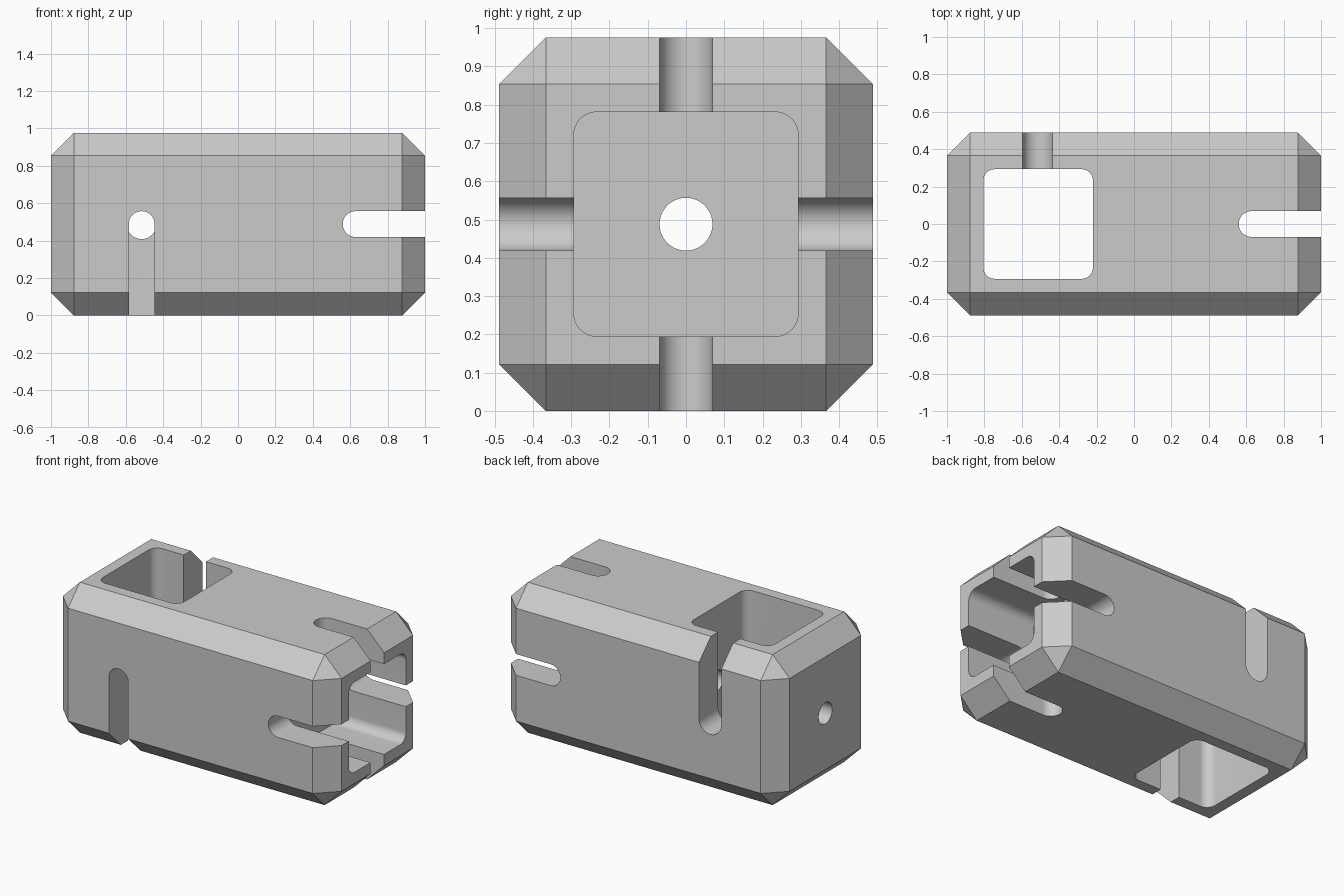
import bpy, bmesh
from mathutils import Vector

cube = bpy.data.objects.get("Cube")
if cube:
    bpy.data.objects.remove(cube, do_unlink=True)

HALF = 0.488      # half width of the body, also the height of its axis
CHAMFER = 0.122
POCKET = 0.293    # half width of both square pockets
PIN = 0.069       # radius of pin holes and slots

grey = bpy.data.materials.new("plain grey")
grey.use_nodes = True
colour = (0.6, 0.6, 0.6, 1)
grey.diffuse_color = colour
grey.node_tree.nodes["Principled BSDF"].inputs["Base Color"].default_value = colour


def block(name, low, high, radius, axis=None, segments=1):
    """Box between two corners; bevels every edge, or only those along one axis."""
    low, high = Vector(low), Vector(high)
    bm = bmesh.new()
    bmesh.ops.create_cube(bm, size=1)
    for v in bm.verts:
        v.co = (low + high) / 2 + v.co * (high - low)
    edges = [e for e in bm.edges if axis is None
             or abs((e.verts[0].co - e.verts[1].co)[axis]) > 1e-4]
    bmesh.ops.bevel(bm, geom=edges, offset=radius, segments=segments,
                    profile=0.5, affect='EDGES')
    mesh = bpy.data.meshes.new(name)
    bm.to_mesh(mesh)
    bm.free()
    mesh.materials.append(grey)
    obj = bpy.data.objects.new(name, mesh)
    bpy.context.collection.objects.link(obj)
    return obj


def cutter(name, low, high, radius, axis):
    return block(name, low, high, radius * 0.998, axis, segments=12)


# Chamfered body
body = block("coupling_body", (-1, -HALF, 0), (1, HALF, 2 * HALF), CHAMFER)

cutters = [
    # Square pocket passing vertically through the body
    cutter("vertical_pocket", (-0.805, -POCKET, -0.2), (-0.22, POCKET, 1.2), 0.06, 2),
    # Square socket in the left end
    cutter("end_socket", (0.512, -POCKET, HALF - POCKET),
           (1.3, POCKET, HALF + POCKET), 0.06, 0),
    # Round hole along the long axis
    cutter("axial_hole", (-1.2, -PIN, HALF - PIN), (0.7, PIN, HALF + PIN), PIN, 0),
    # Crossed slots in the socket walls
    cutter("side_slots", (0.56, -0.7, HALF - PIN), (1.4, 0.7, HALF + PIN), PIN, 1),
    cutter("top_bottom_slots", (0.56, -PIN, -0.2), (1.4, PIN, 1.2), PIN, 2),
    # Front slot open below, back slot open above
    cutter("front_slot", (-0.515 - PIN, -0.7, -0.4),
           (-0.515 + PIN, -0.2, HALF + PIN), PIN, 1),
    cutter("back_slot", (-0.595, 0.2, HALF - 0.08), (-0.435, 0.7, 1.4), 0.08, 1),
]

# Cut every opening, then discard the cutters
for c in cutters:
    mod = body.modifiers.new(c.name, 'BOOLEAN')
    mod.operation = 'DIFFERENCE'
    mod.solver = 'EXACT'
    mod.object = c
bpy.context.view_layer.update()
graph = bpy.context.evaluated_depsgraph_get()
result = bpy.data.meshes.new_from_object(body.evaluated_get(graph))
body.modifiers.clear()
body.data = result
for c in cutters:
    bpy.data.objects.remove(c, do_unlink=True)

# Smooth round walls, crisp edges elsewhere
for o in bpy.context.selected_objects:
    o.select_set(False)
body.select_set(True)
bpy.context.view_layer.objects.active = body
bpy.ops.object.shade_smooth_by_angle(angle=0.5)
